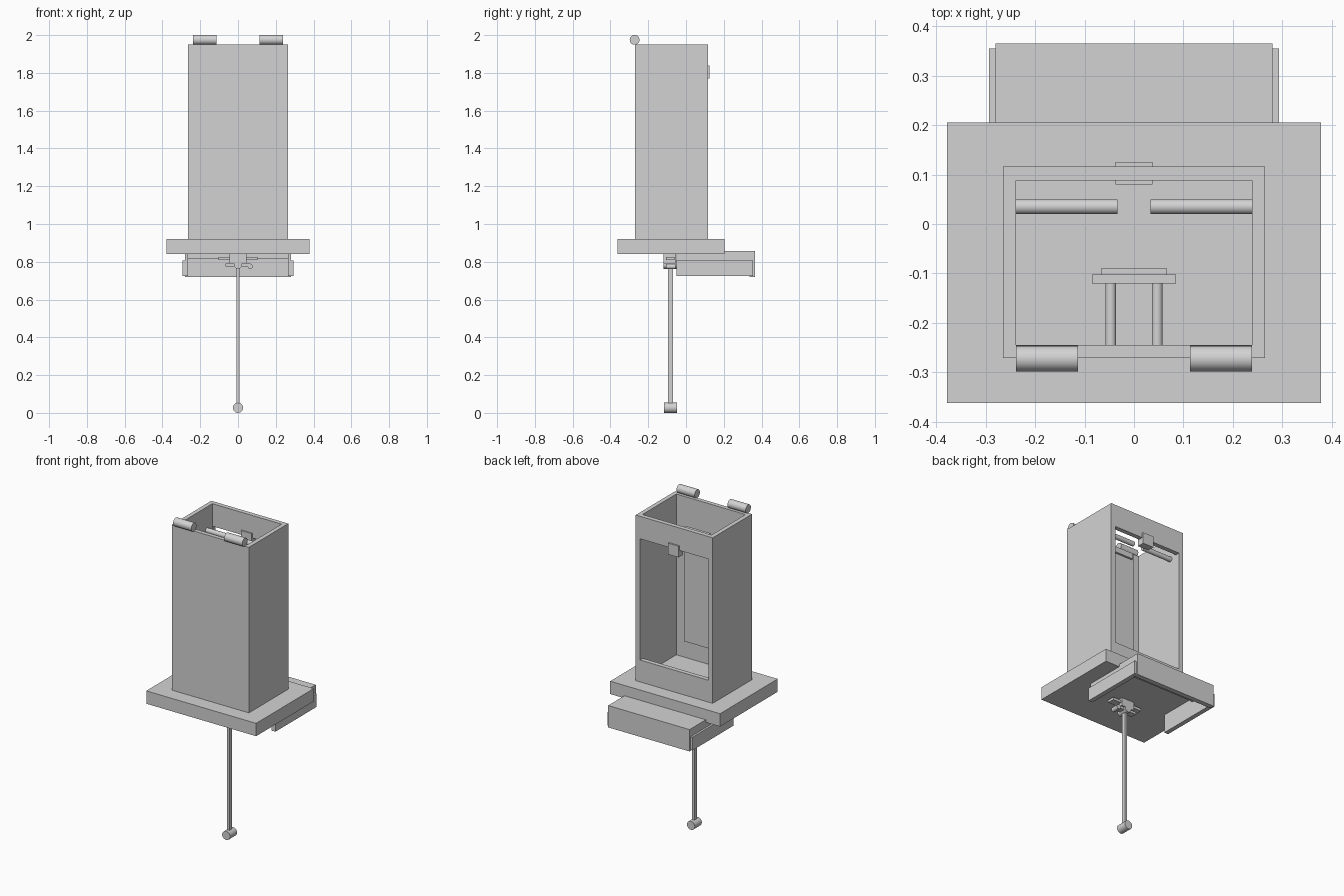
import bpy, math

if "Cube" in bpy.data.objects:
    bpy.data.objects.remove(bpy.data.objects["Cube"])

grey = bpy.data.materials.new("plain grey")
grey.diffuse_color = (0.65, 0.65, 0.65, 1)
grey.use_nodes = True
grey.node_tree.nodes["Principled BSDF"].inputs["Base Color"].default_value = grey.diffuse_color


def box(name, x0, x1, y0, y1, z0, z1):
    bpy.ops.mesh.primitive_cube_add(
        size=1, location=((x0 + x1) / 2, (y0 + y1) / 2, (z0 + z1) / 2))
    ob = bpy.context.object
    ob.name = name
    ob.scale = (x1 - x0, y1 - y0, z1 - z0)
    bpy.ops.object.transform_apply(location=False, rotation=False, scale=True)
    ob.data.materials.append(grey)
    return ob


def rod(name, axis, start, end, a, b, r):
    """Cylinder along x or y; a, b are the two remaining coordinates."""
    mid = (start + end) / 2
    loc, rot = {"x": ((mid, a, b), (0, math.pi / 2, 0)),
                "y": ((a, mid, b), (math.pi / 2, 0, 0))}[axis]
    bpy.ops.mesh.primitive_cylinder_add(
        vertices=32, radius=r, depth=end - start, location=loc, rotation=rot)
    ob = bpy.context.object
    ob.name = name
    ob.data.materials.append(grey)
    bpy.ops.object.shade_smooth_by_angle()
    return ob


def cut(target, cutter):
    m = target.modifiers.new("cut", "BOOLEAN")
    m.operation = "DIFFERENCE"
    m.solver = "EXACT"
    m.object = cutter
    bpy.context.view_layer.objects.active = target
    bpy.ops.object.modifier_apply(modifier=m.name)
    bpy.data.objects.remove(cutter)


# Hollow tower, open at the top, with a large opening in the back
tower = box("tower", -0.265, 0.265, -0.271, 0.116, 0.92, 1.95)
cut(tower, box("cavity", -0.238, 0.238, -0.245, 0.088, 0.95, 2.1))
cut(tower, box("back_opening", -0.235, 0.235, 0.06, 0.2, 1.056, 1.81))

# Base slab
box("base", -0.378, 0.378, -0.362, 0.205, 0.84, 0.92)

# Catch block at the top of the back opening
box("catch_block", -0.037, 0.037, 0.08, 0.125, 1.77, 1.84)

# Inner pusher plate with its upper pad
box("pusher_plate", -0.085, 0.085, -0.12, -0.102, 1.13, 1.84)
box("pusher_pad", -0.066, 0.066, -0.103, -0.089, 1.80, 1.835)

# Tray under the base, open at the front and below
box("tray_back", -0.28, 0.28, 0.335, 0.365, 0.72, 0.856)
box("tray_top", -0.28, 0.28, 0.2, 0.345, 0.815, 0.856)

for s, side in ((-1, "left"), (1, "right")):
    def span(a, b):
        return sorted((s * a, s * b))
    rod("top_hinge_" + side, "x", *span(0.113, 0.238), -0.272, 1.975, 0.026)
    rod("inner_bar_" + side, "x", *span(0.033, 0.238), 0.035, 1.805, 0.015)
    rod("pusher_rod_" + side, "y", -0.247, -0.118, s * 0.047, 1.5, 0.011)
    box("tray_rail_" + side, *span(0.265, 0.293), -0.05, 0.355, 0.726, 0.808)
    box("tray_side_" + side, *span(0.265, 0.28), -0.05, 0.355, 0.80, 0.845)

# Pivot mechanism under the base
box("pivot_block", -0.045, 0.045, -0.118, -0.052, 0.79, 0.842)
box("pivot_bar", -0.102, 0.102, -0.105, -0.06, 0.81, 0.826)
box("pivot_clamp", -0.065, 0.065, -0.1, -0.062, 0.775, 0.79)
rod("pivot_pin", "y", -0.105, -0.055, 0.065, 0.775, 0.014)
rod("pivot_shaft", "y", -0.12, -0.05, 0, 0.785, 0.022)

# Hanging arm with a round weight
box("hanging_arm", -0.008, 0.008, -0.095, -0.07, 0.04, 0.78)
rod("weight", "y", -0.117, -0.048, 0, 0.027, 0.027)
